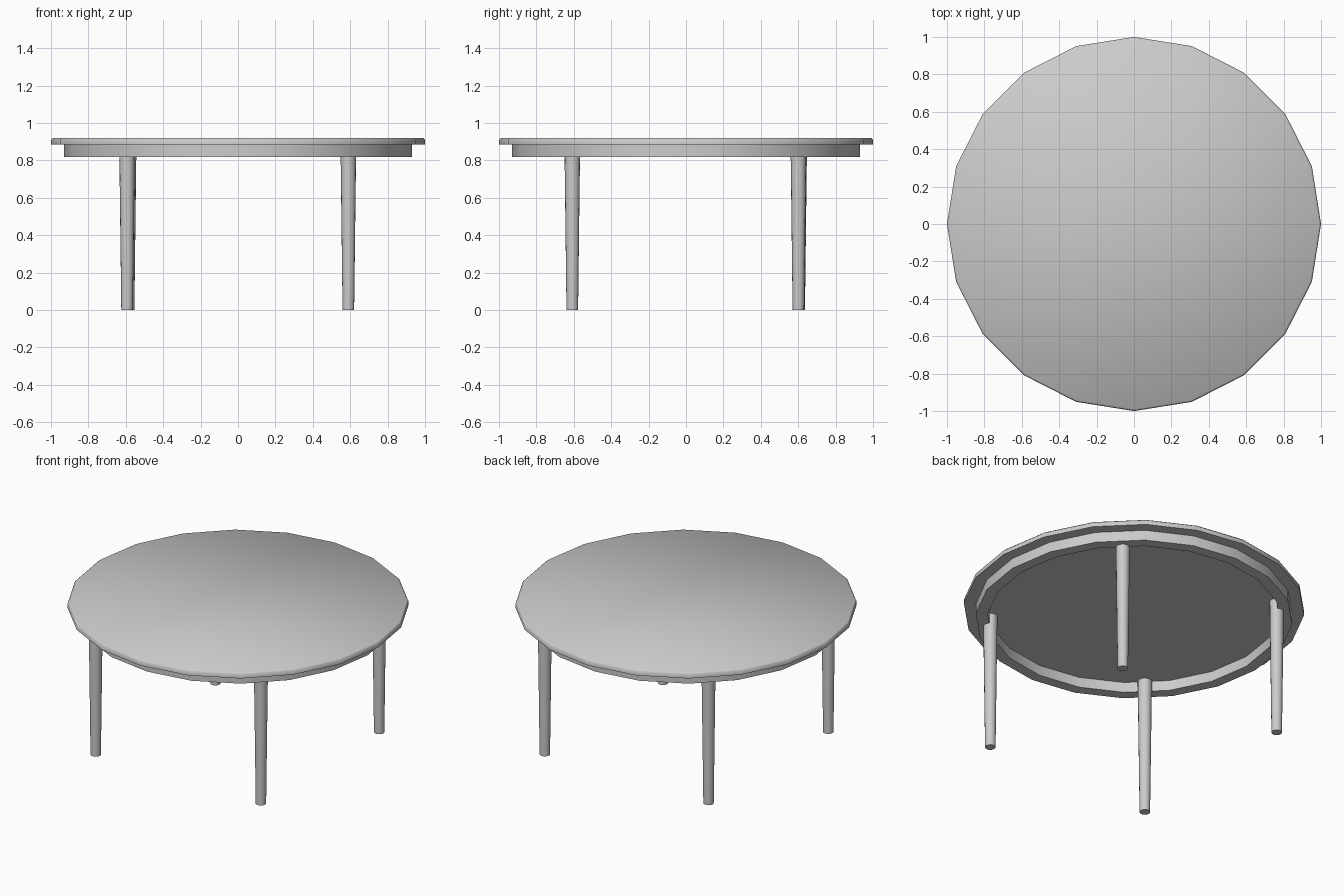
import bpy
import bmesh
from math import sin, cos, pi, radians

if "Cube" in bpy.data.objects:
    bpy.data.objects.remove(bpy.data.objects["Cube"])


def lathe(name, profile, sides, centre=(0, 0), closed=False, angle=60):
    """Revolve (radius, z) points; open profiles get end caps, closed ones form a ring."""
    bm = bmesh.new()
    rings = [[bm.verts.new((r * cos(2 * pi * i / sides), r * sin(2 * pi * i / sides), z))
              for i in range(sides)] for r, z in profile]
    pairs = list(zip(rings, rings[1:]))
    if closed:
        pairs.append((rings[-1], rings[0]))
    else:
        bm.faces.new(rings[0])
        bm.faces.new(rings[-1])
    for low, high in pairs:
        for i in range(sides):
            j = (i + 1) % sides
            bm.faces.new((low[i], low[j], high[j], high[i]))
    bmesh.ops.recalc_face_normals(bm, faces=bm.faces)
    mesh = bpy.data.meshes.new(name)
    bm.to_mesh(mesh)
    bm.free()
    obj = bpy.data.objects.new(name, mesh)
    obj.location = (centre[0], centre[1], 0)
    bpy.context.collection.objects.link(obj)
    bpy.ops.object.select_all(action='DESELECT')
    obj.select_set(True)
    bpy.context.view_layer.objects.active = obj
    bpy.ops.object.shade_smooth_by_angle(angle=radians(angle))
    return obj


# Twenty-sided table top with a softened upper rim
lathe("table_top", [(1.0, 0.884), (1.0, 0.91), (0.99, 0.92)], 20)

# Hollow apron ring under the top
lathe("apron", [(0.93, 0.818), (0.93, 0.884), (0.86, 0.884), (0.86, 0.818)],
      20, closed=True, angle=30)

# Four tapered round legs, reaching the underside of the top
legs = {"front_left_leg": (-0.593, -0.608), "front_right_leg": (0.59, -0.608),
        "back_left_leg": (-0.585, 0.605), "back_right_leg": (0.59, 0.601)}
for name, centre in legs.items():
    lathe(name, [(0.031, 0.0), (0.042, 0.884)], 16, centre, angle=40)
